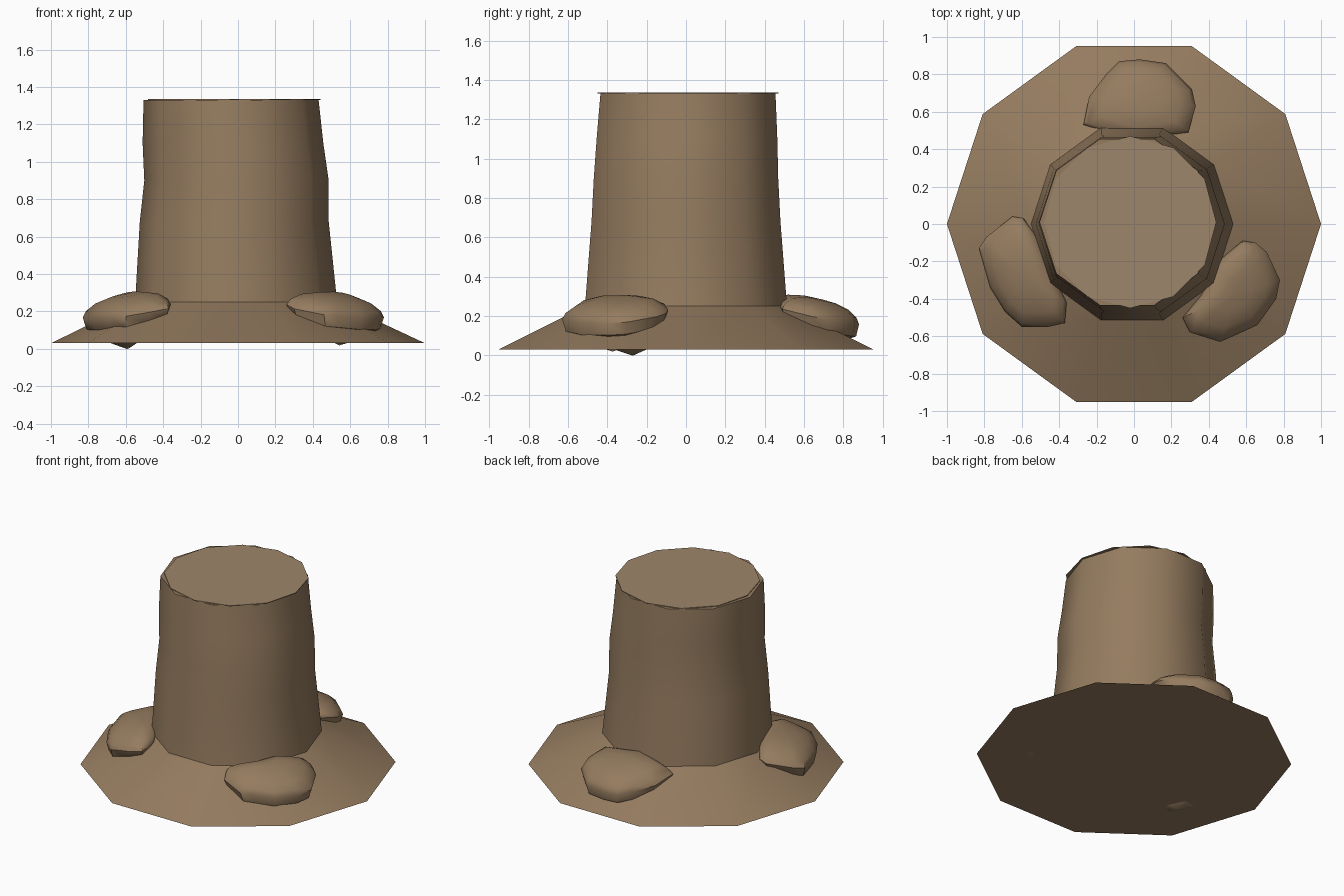
import bpy, bmesh, math
from mathutils import Vector

if "Cube" in bpy.data.objects:
    bpy.data.objects.remove(bpy.data.objects["Cube"])


def material(name, color):
    m = bpy.data.materials.new(name)
    m.diffuse_color = (*color, 1)
    m.use_nodes = True
    m.node_tree.nodes["Principled BSDF"].inputs["Base Color"].default_value = m.diffuse_color
    return m


bark = material("bark", (0.30, 0.20, 0.115))
wood = material("cut_wood", (0.34, 0.24, 0.145))


def ring(cx, cy, z, r, sides, start=0.0):
    return [Vector((cx + r * math.cos(start + math.tau * i / sides),
                    cy + r * math.sin(start + math.tau * i / sides), z))
            for i in range(sides)]


def loft(name, rings, mat, bottom=None, top=None):
    """Skin a stack of rings; ends close to a point or a flat face."""
    bm = bmesh.new()
    loops = [[bm.verts.new(p) for p in r] for r in rings]
    n = len(loops[0])
    for a, b in zip(loops, loops[1:]):
        for i in range(n):
            j = (i + 1) % n
            bm.faces.new((a[i], a[j], b[j], b[i]))
    for loop, tip in ((loops[0], bottom), (loops[-1], top)):
        if tip is None:
            bm.faces.new(loop)
        else:
            v = bm.verts.new(tip)
            for i in range(n):
                bm.faces.new((loop[i], loop[(i + 1) % n], v))
    bmesh.ops.recalc_face_normals(bm, faces=bm.faces)
    for f in bm.faces:
        f.smooth = True
    me = bpy.data.meshes.new(name)
    bm.to_mesh(me)
    bm.free()
    me.set_sharp_from_angle(angle=math.radians(40))
    me.materials.append(mat)
    ob = bpy.data.objects.new(name, me)
    bpy.context.collection.objects.link(ob)
    return ob


# Ten-sided trunk with a wide flared foot: (centre x, centre y, z, radius)
profile = [(0, 0, 0.03, 1.0), (-0.01, 0, 0.25, 0.54), (-0.02, 0, 0.68, 0.505),
           (-0.008, 0, 0.9, 0.493), (-0.027, 0.005, 1.1, 0.483),
           (-0.037, 0.01, 1.33, 0.468)]
loft("trunk", [ring(*p, 10) for p in profile], bark)

# Twelve-sided sawn face on top
loft("cut_top", [ring(-0.02, 0.01, z, 0.46, 12) for z in (1.331, 1.336)], wood)


# Lumpy root knobs lying on the slope, lofted from their plan outlines
def knob(name, outline, depth):
    pts = [Vector(p) for p in outline]
    c = sum(pts, Vector((0, 0))) / len(pts)

    def place(p, dz):
        return Vector((p.x, p.y, 0.24 - 0.25 * (p.length - 0.55) + dz))

    layers = [(0.5, -0.7 * depth), (0.92, -0.065), (1.0, 0.0),
              (0.93, 0.03), (0.72, 0.06), (0.38, 0.077)]
    rings = [[place(c + (p - c) * s, dz) for p in pts] for s, dz in layers]
    loft(name, rings, bark, place(c, -depth), place(c, 0.08))


knob("root_knob_back",
     [(-0.27, 0.53), (-0.24, 0.68), (-0.15, 0.80), (-0.08, 0.87), (0.03, 0.88),
      (0.17, 0.86), (0.31, 0.72), (0.33, 0.63), (0.29, 0.49), (0.0, 0.45)], 0.16)
knob("root_knob_left",
     [(-0.65, 0.04), (-0.59, 0.03), (-0.52, -0.06), (-0.46, -0.20),
      (-0.36, -0.42), (-0.37, -0.53), (-0.46, -0.55), (-0.60, -0.55),
      (-0.69, -0.47), (-0.77, -0.34), (-0.83, -0.13), (-0.79, -0.07)], 0.217)
knob("root_knob_right",
     [(0.58, -0.09), (0.65, -0.10), (0.71, -0.15), (0.78, -0.30),
      (0.76, -0.40), (0.66, -0.54), (0.53, -0.60), (0.46, -0.63),
      (0.30, -0.58), (0.26, -0.50), (0.36, -0.38), (0.45, -0.20)], 0.195)
